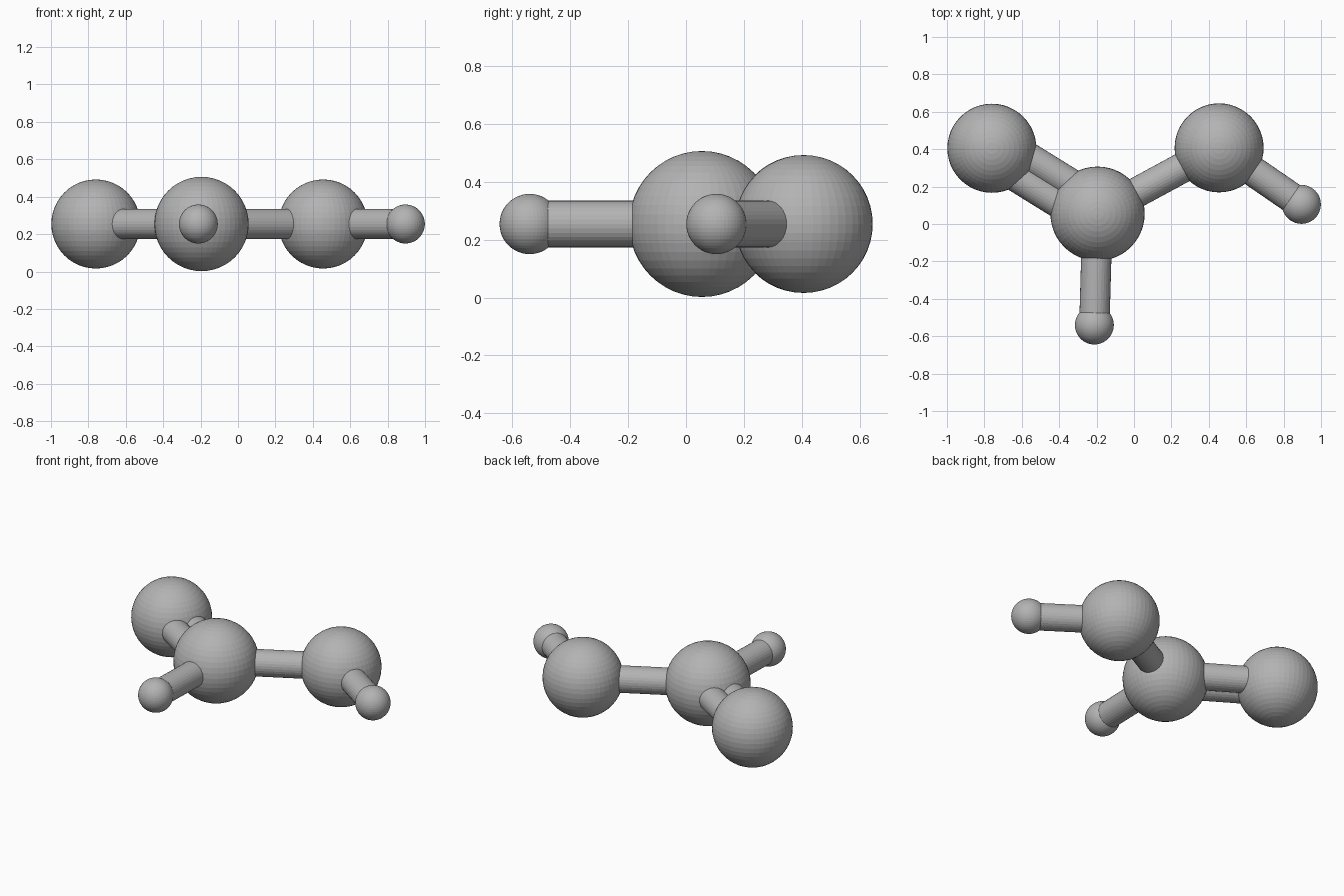
import bpy
from mathutils import Vector

cube = bpy.data.objects.get("Cube")
if cube:
    bpy.data.objects.remove(cube, do_unlink=True)

# One grey for the whole model
grey = bpy.data.materials.new("plain_grey")
grey.use_nodes = True
colour = (0.45, 0.45, 0.45, 1)
grey.diffuse_color = colour
grey.node_tree.nodes["Principled BSDF"].inputs["Base Color"].default_value = colour

MID = 0.254       # height of the plane through all centres
ROD = 0.081       # rod radius


def finish(name):
    obj = bpy.context.object
    obj.name = name
    obj.data.materials.append(grey)
    return obj


def ball(name, centre, radius):
    bpy.ops.mesh.primitive_uv_sphere_add(segments=48, ring_count=24, radius=radius, location=centre)
    finish(name)


def rod(name, start, end, shift=0.0):
    """Rod between two centres, shifted sideways in the horizontal plane."""
    axis = end - start
    side = Vector((axis.y, -axis.x, 0)).normalized() * shift
    bpy.ops.mesh.primitive_cylinder_add(vertices=32, radius=ROD, depth=axis.length,
                                        location=(start + end) / 2 + side)
    obj = finish(name)
    obj.rotation_euler = axis.to_track_quat('Z', 'Y').to_euler()


# Balls: centre x, y and radius
balls = {
    "centre_ball": (-0.195, 0.055, 0.252),
    "right_ball": (-0.76, 0.405, 0.238),
    "left_ball": (0.455, 0.407, 0.238),
    "front_small_ball": (-0.212, -0.54, 0.104),
    "left_small_ball": (0.895, 0.105, 0.104),
}
spots = {}
for name, (x, y, radius) in balls.items():
    spots[name] = Vector((x, y, MID))
    ball(name, spots[name], radius)

# Single rods
rod("left_rod", spots["centre_ball"], spots["left_ball"])
rod("front_rod", spots["centre_ball"], spots["front_small_ball"])
rod("left_end_rod", spots["left_ball"], spots["left_small_ball"])

# Paired rods to the right ball
for name, shift in (("right_rod_back", 0.061), ("right_rod_front", -0.061)):
    rod(name, spots["centre_ball"], spots["right_ball"], shift)
